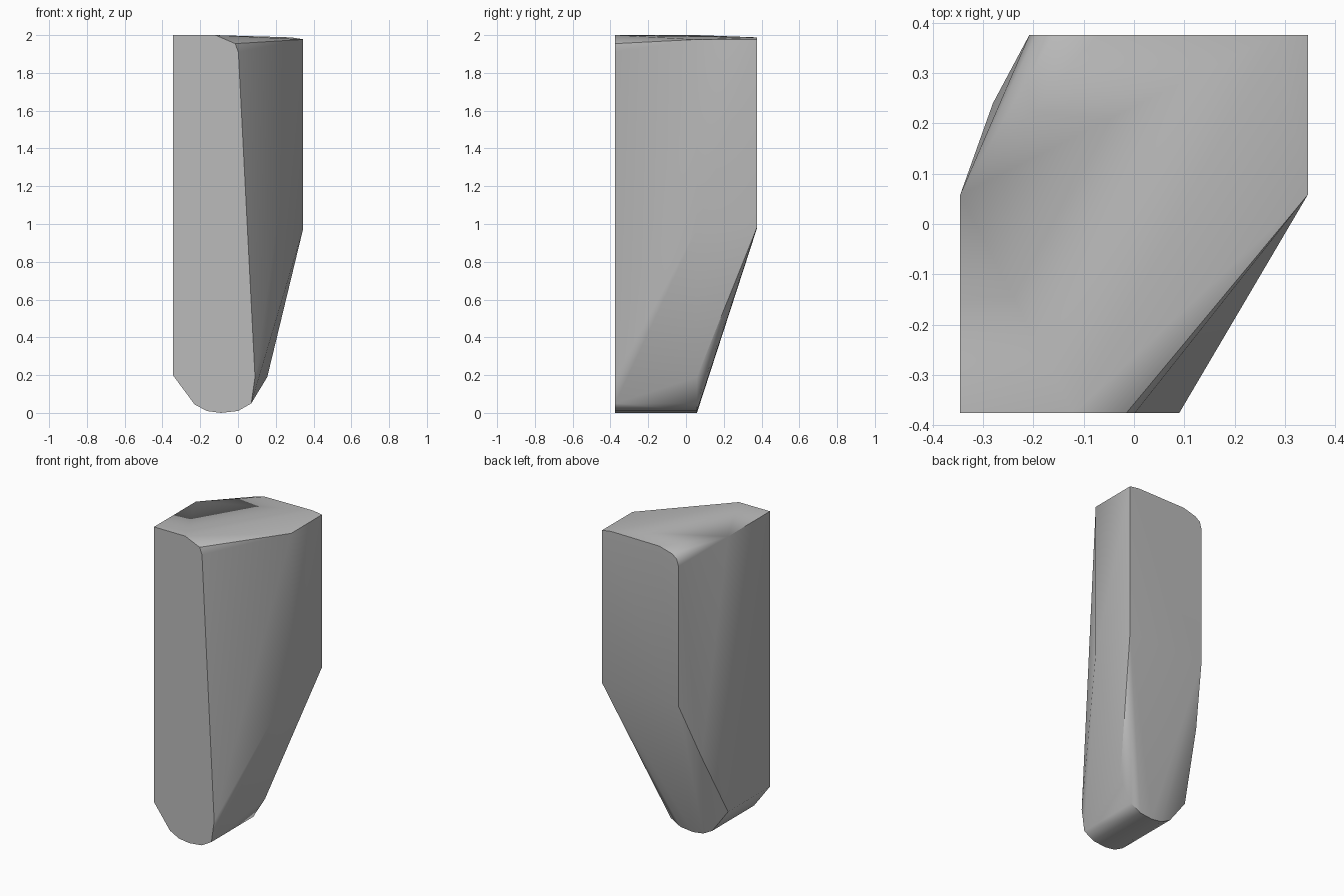
import bpy, bmesh, math

cube = bpy.data.objects.get("Cube")
if cube:
    bpy.data.objects.remove(cube, do_unlink=True)

# Plain grey stone
stone = bpy.data.materials.new("grey_stone")
stone.use_nodes = True
grey = (0.5, 0.5, 0.5, 1)
stone.diffuse_color = grey
stone.node_tree.nodes["Principled BSDF"].inputs["Base Color"].default_value = grey

FRONT, MIDDLE, BACK = -0.375, 0.058, 0.375
SIDE = 0.345

# Cross-sections (x, z) of the cut block at three depths
keel = [(-SIDE, 0.2), (-0.23, 0.045), (-0.165, 0.01), (-0.09, 0), (0, 0.01), (0.07, 0.05)]
sections = {
    FRONT: keel + [(0.09, 0.19), (0.002, 1.91), (-0.015, 1.955), (-0.12, 2), (-SIDE, 2)],
    MIDDLE: keel + [(0.155, 0.19), (SIDE, 0.975), (SIDE, 1.977), (-SIDE, 2)],
    BACK: [(-0.208, 0.975), (SIDE, 0.98), (SIDE, 1.978), (0.28, 1.988),
           (-0.07, 1.985), (-0.16, 1.96), (-0.195, 1.935), (-0.208, 1.89)],
}

# Wrap the sections in one faceted skin
bm = bmesh.new()
for y, outline in sections.items():
    for x, z in outline:
        bm.verts.new((x, y, z))
bm.verts.new((-0.28, 0.24, 0.61))  # bulge on the rear corner
hull = bmesh.ops.convex_hull(bm, input=bm.verts)
loose = [v for v in bm.verts if not v.link_faces]
bmesh.ops.delete(bm, geom=loose, context='VERTS')
bmesh.ops.dissolve_limit(bm, angle_limit=math.radians(1), verts=bm.verts, edges=bm.edges)
bmesh.ops.recalc_face_normals(bm, faces=bm.faces)

mesh = bpy.data.meshes.new("stone_block")
bm.to_mesh(mesh)
bm.free()
mesh.materials.append(stone)
block = bpy.data.objects.new("stone_block", mesh)
bpy.context.collection.objects.link(block)

# Smooth the shallow facets, keep the cut edges crisp
bpy.ops.object.select_all(action='DESELECT')
block.select_set(True)
bpy.context.view_layer.objects.active = block
bpy.ops.object.shade_smooth_by_angle(angle=math.radians(40))
weighted = block.modifiers.new("face_weighted_normals", 'WEIGHTED_NORMAL')
weighted.keep_sharp = True
